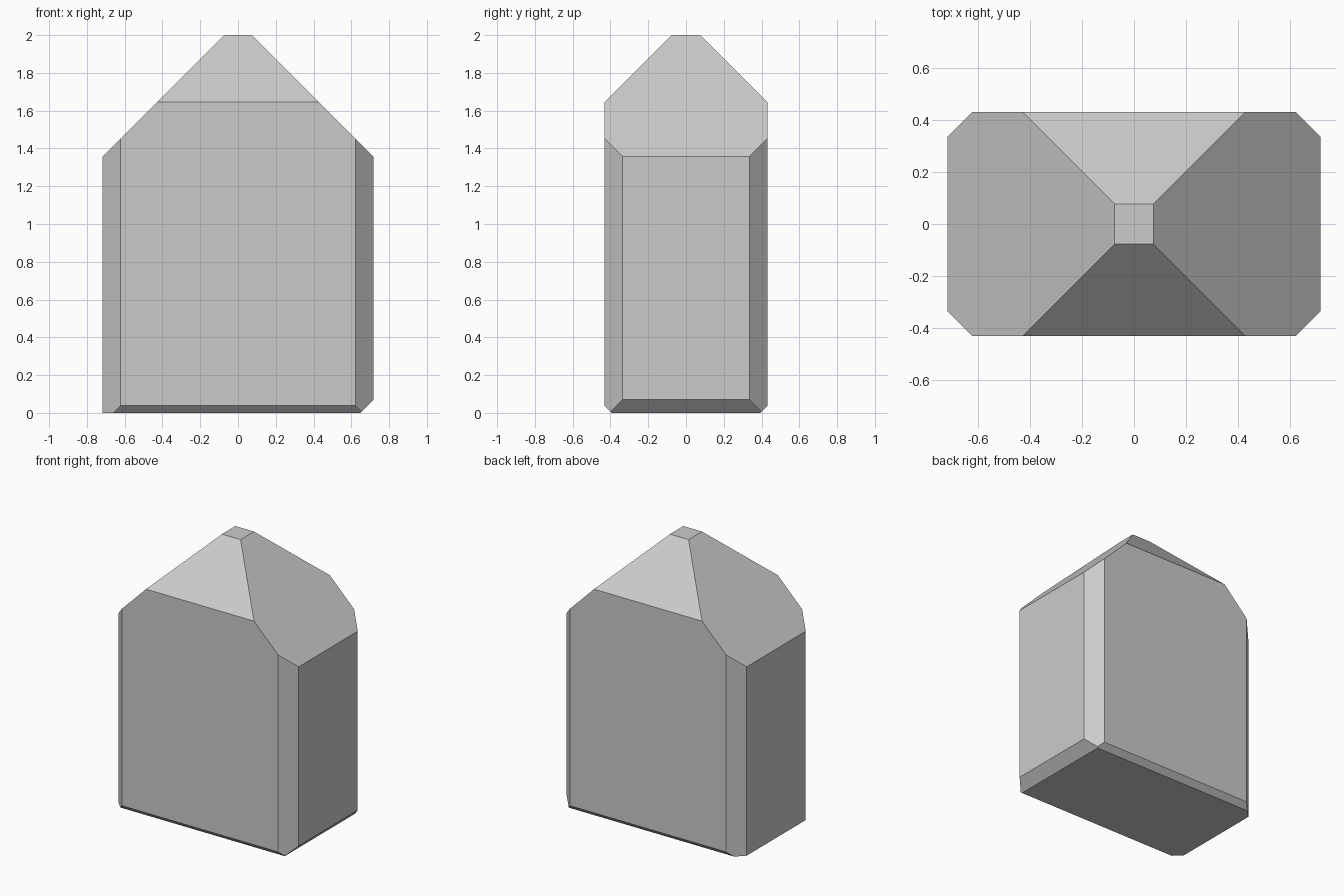
import bpy, bmesh
from mathutils import Vector

if "Cube" in bpy.data.objects:
    bpy.data.objects.remove(bpy.data.objects["Cube"])

# Starting block
HX, HY, H = 0.717, 0.431, 2.0
bm = bmesh.new()
bmesh.ops.create_cube(bm, size=1)
for v in bm.verts:
    v.co = Vector((v.co.x * 2 * HX, v.co.y * 2 * HY, (v.co.z + 0.5) * H))


def slice_off(normal, distance):
    """Cut away everything beyond normal . p = distance and cap the hole."""
    n = Vector(normal)
    point = n * (distance / n.length_squared)
    cut = bmesh.ops.bisect_plane(bm, geom=bm.verts[:] + bm.edges[:] + bm.faces[:],
                                 dist=1e-6, plane_co=point, plane_no=n, clear_outer=True)
    edges = [e for e in cut["geom_cut"] if isinstance(e, bmesh.types.BMEdge)]
    bmesh.ops.contextual_create(bm, geom=edges)


for s in (-1, 1):
    # Roof slopes
    slice_off((s, 0, 1), 2.074)
    slice_off((0, s, 1), 2.076)
    # Vertical corner bevels
    for t in (-1, 1):
        slice_off((s, t, 0), 1.052)
    # Front and back foot bevels
    slice_off((0, s, -1), 0.393)
# Right foot bevel (the left side has none)
slice_off((1, 0, -1), 0.647)

bmesh.ops.recalc_face_normals(bm, faces=bm.faces[:])
mesh = bpy.data.meshes.new("faceted_block")
bm.to_mesh(mesh)
bm.free()
block = bpy.data.objects.new("faceted_block", mesh)
bpy.context.collection.objects.link(block)
